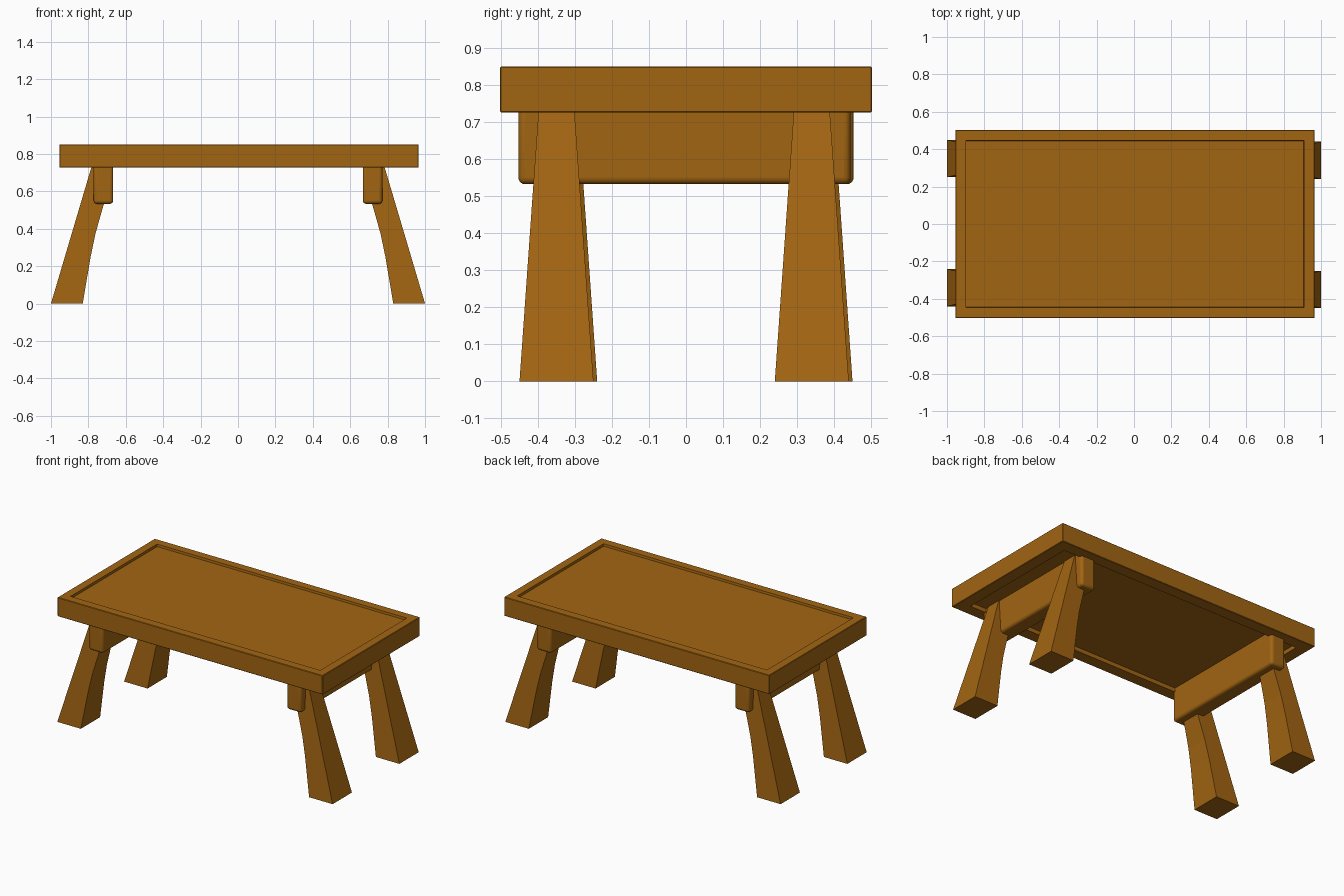
import bpy, bmesh
from mathutils import Matrix

if "Cube" in bpy.data.objects:
    bpy.data.objects.remove(bpy.data.objects["Cube"])

wood = bpy.data.materials.new("wood")
wood.diffuse_color = (0.36, 0.13, 0.006, 1)
wood.use_nodes = True
wood.node_tree.nodes["Principled BSDF"].inputs["Base Color"].default_value = wood.diffuse_color


def finish(name, bm):
    bmesh.ops.recalc_face_normals(bm, faces=bm.faces)
    mesh = bpy.data.meshes.new(name)
    bm.to_mesh(mesh)
    bm.free()
    mesh.materials.append(wood)
    obj = bpy.data.objects.new(name, mesh)
    bpy.context.collection.objects.link(obj)
    return obj


def box(x0, x1, y0, y1, z0, z1):
    bm = bmesh.new()
    size = Matrix.Diagonal((x1 - x0, y1 - y0, z1 - z0, 1))
    place = Matrix.Translation(((x0 + x1) / 2, (y0 + y1) / 2, (z0 + z1) / 2))
    bmesh.ops.create_cube(bm, size=1, matrix=place @ size)
    return bm


# Table top: framed slab with a shallow recess above and below
bm = box(-0.955, 0.965, -0.503, 0.503, 0.727, 0.851)
bmesh.ops.bevel(bm, geom=bm.edges[:], offset=0.003, segments=1, affect='EDGES')
for side, rim, depth in ((1, 0.053, 0.015), (-1, 0.075, 0.025)):
    bm.normal_update()
    face = max(bm.faces, key=lambda f: side * f.normal.z * f.calc_area())
    bmesh.ops.inset_region(bm, faces=[face], thickness=rim, use_even_offset=True)
    bm.normal_update()
    bmesh.ops.inset_region(bm, faces=[face], thickness=0.002, depth=-depth,
                           use_even_offset=True)
finish("table_top", bm)

# Legs: splayed, flared to the foot, with a curved inner face (z, inner x)
profile = ((0, 0.83), (0.12, 0.81), (0.25, 0.788), (0.37, 0.763),
           (0.46, 0.738), (0.54, 0.715), (0.765, 0.69))


def leg(name, sx, sy):
    bm = bmesh.new()
    yc = sy * 0.345 - sx * 0.005
    rings = []
    for z, inner in profile:
        outer = 1 - 0.2966 * z
        half = 0.1 - 0.0703 * z
        rings.append([bm.verts.new((sx * x, yc + y, z)) for x, y in
                      ((inner, -half), (outer, -half), (outer, half), (inner, half))])
    for a, b in zip(rings, rings[1:]):
        for i in range(4):
            j = (i + 1) % 4
            bm.faces.new((a[i], a[j], b[j], b[i]))
    bm.faces.new(rings[0])
    bm.faces.new(rings[-1])
    finish(name, bm)


for sx, side in ((-1, "left"), (1, "right")):
    for sy, end in ((-1, "front"), (1, "back")):
        leg(f"{end}_{side}_leg", sx, sy)

    # Rounded cross rail joining each pair of legs
    x0, x1 = sorted((sx * 0.667, sx * 0.772))
    shift = -sx * 0.004
    bm = box(x0, x1, -0.449 + shift, 0.449 + shift, 0.533, 0.765)
    rail = finish(f"{side}_rail", bm)
    bevel = rail.modifiers.new("rounding", 'BEVEL')
    bevel.width = 0.018
    bevel.segments = 4
    bpy.ops.object.select_all(action='DESELECT')
    rail.select_set(True)
    bpy.context.view_layer.objects.active = rail
    bpy.ops.object.shade_smooth_by_angle()
